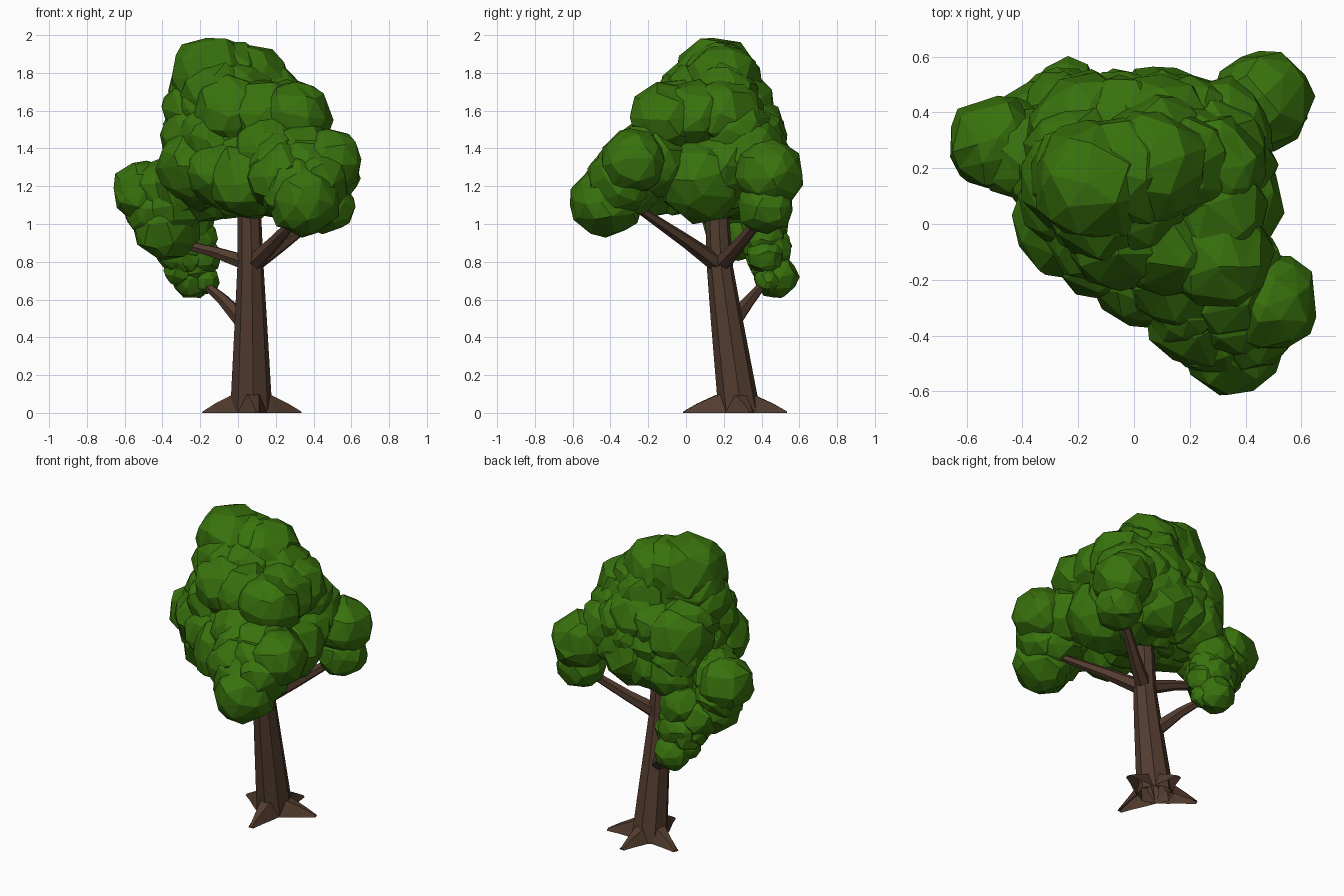
import bpy, bmesh, math, random
from itertools import combinations
from mathutils import Vector

if "Cube" in bpy.data.objects:
    bpy.data.objects.remove(bpy.data.objects["Cube"])

random.seed(4)


def material(name, rgb):
    m = bpy.data.materials.new(name)
    m.diffuse_color = (*rgb, 1)
    m.use_nodes = True
    m.node_tree.nodes["Principled BSDF"].inputs["Base Color"].default_value = m.diffuse_color
    return m


BARK = material("bark_brown", (0.085, 0.045, 0.028))
LEAF = material("leaf_green", (0.04, 0.168, 0.004))


def finish(bm, name, mat):
    bmesh.ops.recalc_face_normals(bm, faces=bm.faces)
    # The foot of the tree is open where it meets the ground
    flat = [f for f in bm.faces if all(v.co.z < 0.002 for v in f.verts)]
    bmesh.ops.delete(bm, geom=flat, context="FACES")
    me = bpy.data.meshes.new(name)
    bm.to_mesh(me)
    bm.free()
    me.materials.append(mat)
    ob = bpy.data.objects.new(name, me)
    bpy.context.collection.objects.link(ob)
    return ob


def tube(name, path, sides, horizontal=False):
    """Faceted tapering limb through (x, y, z, radius) points."""
    bm = bmesh.new()
    pts = [Vector(p[:3]) for p in path]
    rings = []
    for i, p in enumerate(path):
        d = pts[min(i + 1, len(pts) - 1)] - pts[max(i - 1, 0)]
        if horizontal:
            d = Vector((0, 0, 1))
        u = d.cross(Vector((0.3, 1, 0))).normalized()
        v = d.cross(u).normalized()
        ring = []
        for k in range(sides):
            a = math.tau * (k + 0.5) / sides
            ring.append(bm.verts.new(pts[i] + (u * math.cos(a) + v * math.sin(a)) * p[3]))
        rings.append(ring)
    for a, b in zip(rings, rings[1:]):
        for k in range(sides):
            n = (k + 1) % sides
            bm.faces.new((a[k], a[n], b[n], b[k]))
    bm.faces.new(rings[0])
    bm.faces.new(rings[-1])
    return finish(bm, name, BARK)


# Leaning trunk
tube("trunk", [(0.07, 0.285, 0, 0.112), (0.07, 0.27, 0.1, 0.107),
               (0.068, 0.215, 0.5, 0.085), (0.066, 0.18, 0.77, 0.07),
               (0.06, 0.165, 1.05, 0.063), (0.04, 0.15, 1.4, 0.04)], 8, True)


def root(name, deg):
    """Ridged wedge sloping from the trunk to the ground."""
    bm = bmesh.new()
    c, s = math.cos(math.radians(deg)), math.sin(math.radians(deg))
    rings = []
    for r, w, h in ((0.05, 0.08, 0.11), (0.11, 0.065, 0.09), (0.2, 0.036, 0.05), (0.275, 0.018, 0.008)):
        rings.append([bm.verts.new((0.07 + c * r - s * t, 0.26 + s * r + c * t, z))
                      for t, z in ((-w, 0), (-w * 0.45, h), (w * 0.45, h), (w, 0))])
    for a, b in zip(rings, rings[1:]):
        for k in range(3):
            bm.faces.new((a[k], a[k + 1], b[k + 1], b[k]))
    bm.faces.new(rings[-1])
    finish(bm, name, BARK)


# Four roots spreading from the foot of the trunk
for i, deg in enumerate((18, 84, 157, 277)):
    root(f"root_{i + 1}", deg)

# Branches
branches = {
    "low_branch": [(0.05, 0.23, 0.46, 0.05), (-0.08, 0.34, 0.6, 0.032), (-0.22, 0.44, 0.72, 0.018)],
    "left_branch": [(0.06, 0.18, 0.79, 0.045), (-0.12, 0.23, 0.85, 0.032), (-0.36, 0.28, 0.91, 0.02)],
    "front_branch": [(0.07, 0.18, 0.78, 0.05), (0.2, 0.0, 0.91, 0.036), (0.36, -0.25, 1.08, 0.022)],
    "back_branch": [(0.07, 0.18, 0.78, 0.05), (0.23, 0.28, 0.89, 0.036), (0.45, 0.42, 1.06, 0.025)],
}
for name, path in branches.items():
    tube(name, path, 6)


def foliage(name, blobs):
    """Cluster of rough, irregularly faceted balls (x, y, z, radius)."""
    # Balls halfway between neighbours fill the hollows
    fill = []
    for a, b in combinations([Vector(q) for q in blobs], 2):
        if 0.18 < (a - b).xyz.length < 0.36:
            fill.append((a + b) * 0.5 - Vector((0, 0, 0, 0.008)))
    bm = bmesh.new()
    for x, y, z, r in blobs + fill:
        verts = bmesh.ops.create_icosphere(bm, subdivisions=2, radius=1)["verts"]
        turn = random.uniform(0, math.tau)
        ct, st = math.cos(turn), math.sin(turn)
        for v in verts:
            p = v.co + Vector([random.uniform(-0.17, 0.17) for _ in range(3)])
            p = p.normalized() * r * random.uniform(0.96, 1.07)
            v.co = (x + p.x * ct - p.y * st, y + p.x * st + p.y * ct, z + p.z)
    return finish(bm, name, LEAF)


# Main crown
foliage("crown_foliage", [
    (-0.14, 0.16, 1.77, 0.225), (0.06, 0.2, 1.745, 0.21), (0.27, 0.2, 1.58, 0.2),
    (0.3, -0.11, 1.56, 0.2), (-0.05, -0.04, 1.59, 0.2), (-0.22, 0.16, 1.6, 0.19),
    (0.05, 0.12, 1.38, 0.3), (-0.24, 0.0, 1.31, 0.19), (0.04, -0.18, 1.23, 0.2),
    (0.3, 0.08, 1.24, 0.23), (0.1, 0.34, 1.48, 0.2), (-0.18, 0.33, 1.42, 0.21),
    (0.1, 0.37, 1.25, 0.2), (0.3, 0.33, 1.37, 0.2), (-0.16, 0.37, 1.2, 0.18),
    (-0.14, 0.15, 1.2, 0.19), (0.06, 0.1, 1.2, 0.17)])

# Front-right clump at the branch end
foliage("front_foliage", [
    (0.49, -0.28, 1.33, 0.175), (0.35, -0.42, 1.12, 0.19), (0.23, -0.33, 1.25, 0.185),
    (0.36, -0.18, 1.32, 0.19), (0.18, -0.18, 1.38, 0.2)])

# Back-right clump
foliage("back_foliage", [(0.46, 0.44, 1.265, 0.18), (0.47, 0.42, 1.09, 0.148)])

# Left clump
foliage("left_foliage", [
    (-0.5, 0.29, 1.17, 0.17), (-0.38, 0.27, 0.99, 0.18), (-0.3, 0.2, 1.2, 0.18)])

# Small low clump on the lowest branch
foliage("low_foliage", [
    (-0.24, 0.48, 0.72, 0.115), (-0.28, 0.43, 0.87, 0.125), (-0.18, 0.42, 0.83, 0.095),
    (-0.26, 0.41, 1.02, 0.14), (-0.31, 0.43, 0.76, 0.085), (-0.36, 0.38, 0.95, 0.13),
    (-0.17, 0.43, 0.7, 0.07)])
